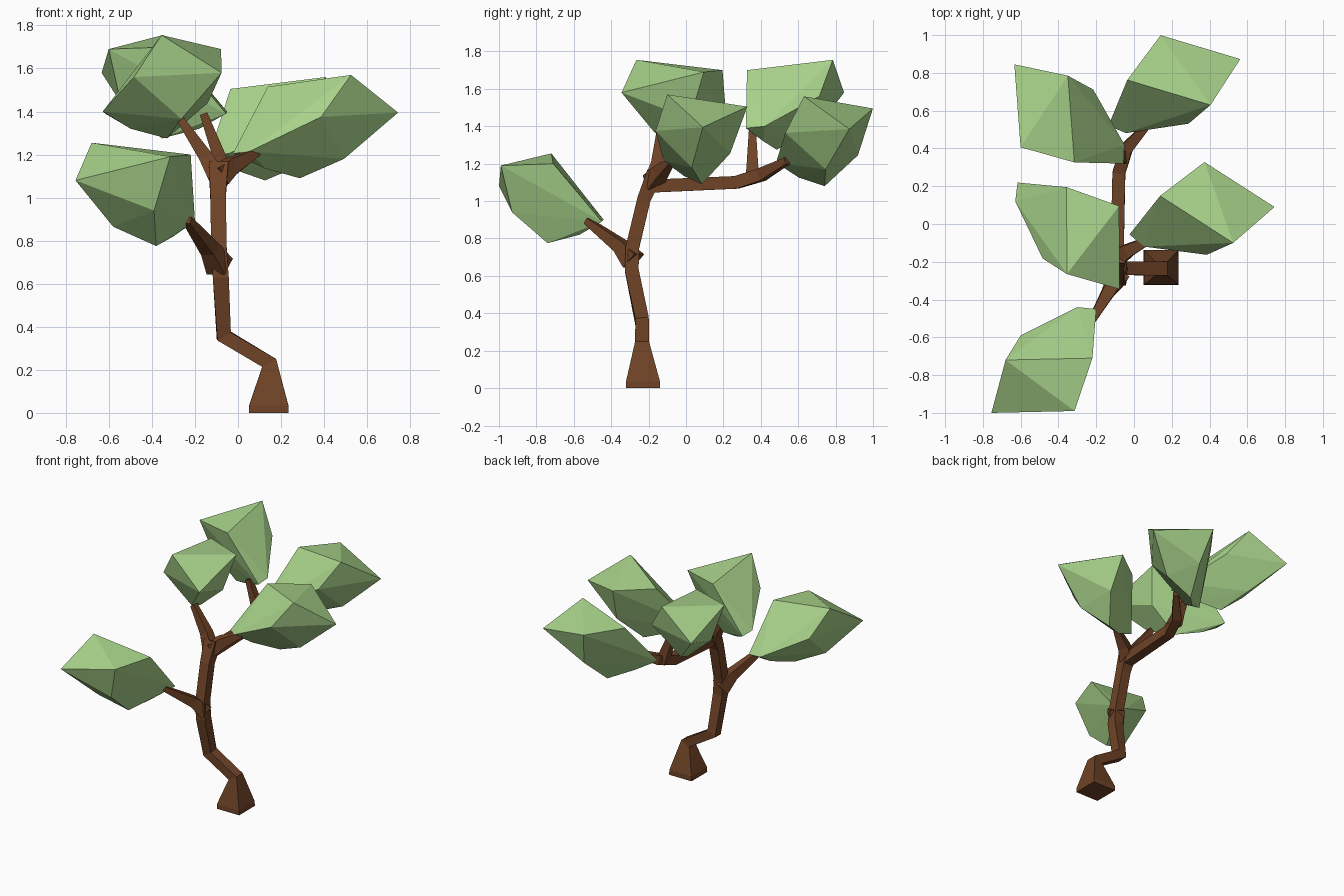
import bpy, bmesh
from math import radians
from mathutils import Vector, Matrix

if "Cube" in bpy.data.objects:
    bpy.data.objects.remove(bpy.data.objects["Cube"])


def material(name, rgb):
    m = bpy.data.materials.new(name)
    m.diffuse_color = (*rgb, 1)
    m.use_nodes = True
    m.node_tree.nodes["Principled BSDF"].inputs["Base Color"].default_value = m.diffuse_color
    return m


BARK = material("bark", (0.16, 0.056, 0.02))
LEAF = material("leaf", (0.40, 0.66, 0.26))


def finish(name, bm, mat):
    bmesh.ops.recalc_face_normals(bm, faces=bm.faces)
    me = bpy.data.meshes.new(name)
    bm.to_mesh(me)
    bm.free()
    me.materials.append(mat)
    ob = bpy.data.objects.new(name, me)
    bpy.context.collection.objects.link(ob)
    return ob


def limb(name, path, ref, flat_ends=False):
    """Four-sided tube through (x, y, z, half_width) points."""
    bm = bmesh.new()
    pts = [Vector(p[:3]) for p in path]
    ref = Vector(ref)
    rings = []
    for i, p in enumerate(pts):
        a = (p - pts[i - 1]).normalized() if i else Vector()
        b = (pts[i + 1] - p).normalized() if i < len(pts) - 1 else Vector()
        t = (a + b).normalized()
        v = (ref - t * ref.dot(t)).normalized()
        u = v.cross(t)
        r = path[i][3]
        rings.append([bm.verts.new(p + u * r * su + v * r * sv)
                      for su, sv in ((1, 1), (-1, 1), (-1, -1), (1, -1))])
    for lo, hi in zip(rings, rings[1:]):
        for k in range(4):
            bm.faces.new((lo[k], lo[(k + 1) % 4], hi[(k + 1) % 4], hi[k]))
    bm.faces.new(rings[0])
    bm.faces.new(rings[-1])
    return finish(name, bm, BARK)


# Trunk with flared foot and kink
limb("trunk", [(0.143, -0.23, 0, 0.092), (0.143, -0.23, 0.035, 0.091),
               (0.145, -0.235, 0.232, 0.037), (-0.066, -0.235, 0.358, 0.036),
               (-0.08, -0.29, 0.63, 0.037), (-0.088, -0.287, 0.75, 0.036),
               (-0.093, -0.225, 1.01, 0.036), (-0.09, -0.165, 1.15, 0.045)], (0, 1, 0))

# Branches
limb("low_branch", [(-0.085, -0.28, 0.68, 0.05), (-0.13, -0.35, 0.76, 0.035),
                    (-0.235, -0.53, 0.895, 0.018)], (0, 0, 1))
limb("top_branch", [(-0.10, -0.18, 1.10, 0.04), (-0.15, -0.155, 1.19, 0.032),
                    (-0.265, -0.14, 1.36, 0.018)], (0, 1, 0))
limb("side_branch", [(-0.09, -0.18, 1.10, 0.045), (-0.03, -0.14, 1.15, 0.035),
                     (0.09, -0.08, 1.215, 0.018)], (0, 0, 1))
limb("back_branch", [(-0.09, -0.19, 1.08, 0.035), (-0.08, 0.27, 1.10, 0.034),
                     (-0.04, 0.40, 1.14, 0.033), (0.085, 0.54, 1.215, 0.018)], (0, 0, 1))
limb("back_top_branch", [(-0.06, 0.355, 1.11, 0.036), (-0.09, 0.355, 1.20, 0.03),
                         (-0.16, 0.355, 1.39, 0.018)], (0, 1, 0))

# One faceted leaf clump, measured from its highest corner
CLUMP = [Vector(c) for c in (
    (0, 0, 0), (0.46, 0.01, -0.055), (-0.075, -0.28, -0.175), (0.365, -0.27, -0.065),
    (0.29, -0.21, -0.315), (0.30, -0.02, -0.48), (0.48, 0.27, -0.365), (0.38, 0.28, -0.355),
    (0.08, 0.13, -0.195), (0.10, -0.09, -0.39), (0.38, 0.15, -0.435))]


def clump(name, corner, turn):
    bm = bmesh.new()
    rot = Matrix.Rotation(radians(turn), 3, 'Z')
    for c in CLUMP:
        bm.verts.new(rot @ c + Vector(corner))
    bmesh.ops.convex_hull(bm, input=bm.verts)
    finish(name, bm, LEAF)


# Leaf clumps: the same shape turned about the vertical
clump("low_leaves", (-0.68, -0.72, 1.255), 0)
clump("top_leaves", (-0.355, -0.265, 1.755), 89)
clump("side_leaves", (0.525, -0.10, 1.57), 146)
clump("back_leaves", (0.405, 0.63, 1.56), 162)
clump("back_top_leaves", (-0.35, 0.785, 1.755), -87)
